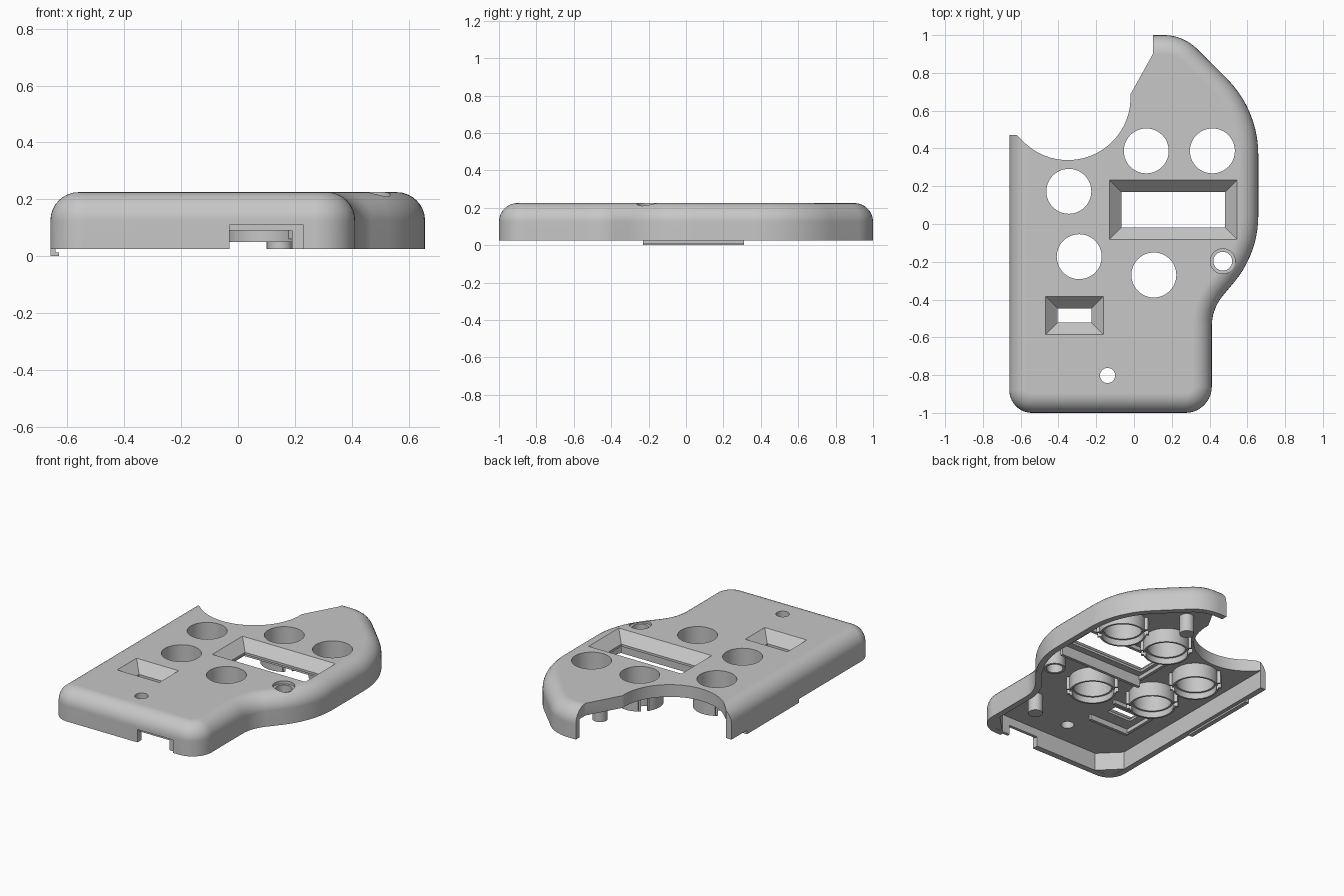
import bpy, bmesh, math
from mathutils import Vector

if "Cube" in bpy.data.objects:
    bpy.data.objects.remove(bpy.data.objects["Cube"], do_unlink=True)

grey = bpy.data.materials.new("plain grey")
grey.use_nodes = True
grey.diffuse_color = (0.57, 0.57, 0.57, 1)
grey.node_tree.nodes["Principled BSDF"].inputs["Base Color"].default_value = (0.57, 0.57, 0.57, 1)

BASE, TOP, ROUND, CEILING = 0.025, 0.225, 0.1, 0.145

# Outline corners, counter-clockwise: x, y, fillet radius
CORNERS = [(-0.66, -1, 0.12), (0.412, -1, 0.14), (0.412, -0.45, 0.25), (0.658, -0.155, 0.55),
           (0.658, 0.605, 0.57), (0.26, 1, 0.25), (-0.66, 1, 0.12)]


def outline(inset, steps=10):
    """Filleted outline moved inwards by inset."""
    pts, n = [], len(CORNERS)
    for i, (x, y, r) in enumerate(CORNERS):
        p = Vector((x, y))
        a = (p - Vector(CORNERS[i - 1][:2])).normalized()
        b = (Vector(CORNERS[(i + 1) % n][:2]) - p).normalized()
        na, nb = Vector((-a.y, a.x)), Vector((-b.y, b.x))
        turn = math.atan2(a.x * b.y - a.y * b.x, a.dot(b))
        side = 1 if turn > 0 else -1
        corner = p + (na + nb) * inset / (1 + na.dot(nb))
        r -= side * inset
        centre = corner - a * r * math.tan(abs(turn) / 2) + na * side * r
        for k in range(steps + 1):
            t = turn * k / steps
            d = -na * side * r
            pts.append((centre.x + d.x * math.cos(t) - d.y * math.sin(t),
                        centre.y + d.x * math.sin(t) + d.y * math.cos(t)))
    return pts


def loft(name, rings):
    """Closed solid through (points, height) rings of equal count."""
    bm = bmesh.new()
    loops = [[bm.verts.new((x, y, z)) for x, y in pts] for pts, z in rings]
    n = len(loops[0])
    for lo, hi in zip(loops, loops[1:]):
        for i in range(n):
            j = (i + 1) % n
            bm.faces.new((lo[i], lo[j], hi[j], hi[i]))
    bm.faces.new(loops[0][::-1])
    bm.faces.new(loops[-1])
    bmesh.ops.recalc_face_normals(bm, faces=bm.faces)
    mesh = bpy.data.meshes.new(name)
    bm.to_mesh(mesh)
    bm.free()
    obj = bpy.data.objects.new(name, mesh)
    bpy.context.collection.objects.link(obj)
    mesh.materials.append(grey)
    return obj


def rect(x0, x1, y0, y1, grow=0.0):
    return [(x0 - grow, y0 - grow), (x1 + grow, y0 - grow),
            (x1 + grow, y1 + grow), (x0 - grow, y1 + grow)]


def circle(x, y, r, n=48):
    return [(x + r * math.cos(math.tau * i / n), y + r * math.sin(math.tau * i / n)) for i in range(n)]


def box(name, x0, x1, y0, y1, z0, z1):
    return loft(name, [(rect(x0, x1, y0, y1), z0), (rect(x0, x1, y0, y1), z1)])


def disc(name, x, y, r, z0, z1):
    return loft(name, [(circle(x, y, r), z0), (circle(x, y, r), z1)])


def cut(target, cutter):
    cutter.hide_render = True
    mod = target.modifiers.new("cut", "BOOLEAN")
    mod.object, mod.operation, mod.solver = cutter, "DIFFERENCE", "EXACT"
    bpy.context.view_layer.objects.active = target
    bpy.ops.object.modifier_apply(modifier=mod.name)
    bpy.data.objects.remove(cutter, do_unlink=True)


def smooth(obj):
    bpy.ops.object.select_all(action="DESELECT")
    obj.select_set(True)
    bpy.context.view_layer.objects.active = obj
    bpy.ops.object.shade_smooth_by_angle(angle=math.radians(30))


# Cover with a rounded top edge
rings = [(outline(0), BASE)]
for k in range(9):
    t = math.pi / 2 * k / 8
    rings.append((outline(ROUND * (1 - math.cos(t))), TOP - ROUND + ROUND * math.sin(t)))
cover = loft("cover", rings)

# Hollow underside
inner = outline(0.04)
cut(cover, loft("cavity", [(inner, -0.1), (inner, CEILING)]))

# Scooped opening at the back
scoop = [(-0.8, 1.2), (-0.8, 0.47), (-0.62, 0.47)]
start, end = math.radians(218), math.radians(363)
for k in range(1, 25):
    t = start + (end - start) * k / 24
    scoop.append((-0.35 + 0.332 * math.cos(t), 0.67 + 0.332 * math.sin(t)))
scoop += [(0.1, 0.9), (0.1, 1.2)]
cut(cover, loft("scoop", [(scoop, -0.1), (scoop, 0.4)]))

# Button holes
buttons = [(0.065, 0.387), (0.415, 0.387), (-0.345, 0.173), (-0.29, -0.173), (0.105, -0.27)]
for x, y in buttons:
    cut(cover, disc("button_cut", x, y, 0.119, 0, 0.4))

# Display windows with sloping sides
windows = [(-0.067, 0.482, -0.018, 0.169), (-0.405, -0.225, -0.522, -0.447)]
for w in windows:
    cut(cover, loft("window_cut", [(rect(*w), 0.05), (rect(*w), 0.16),
                                   (rect(*w, 0.063), TOP), (rect(*w, 0.063), 0.3)]))

# Small round holes, the larger one with a shallow counterbore
cut(cover, disc("small_hole_cut", -0.14, -0.802, 0.04, 0, 0.4))
cut(cover, disc("bolt_hole_cut", 0.47, -0.197, 0.05, 0, 0.4))
cut(cover, disc("counterbore_cut", 0.47, -0.197, 0.066, 0.205, 0.4))

# Stepped cable notch in the front wall
cut(cover, box("notch_outer", -0.03, 0.23, -1.1, -0.98, -0.1, 0.11))
cut(cover, box("notch_inner", -0.03, 0.19, -1.1, -0.93, -0.1, 0.09))
smooth(cover)
weighted = cover.modifiers.new("weighted normals", "WEIGHTED_NORMAL")
weighted.keep_sharp = True

# Slanted fillers inside the front corners
for name, x, s in (("right_corner_filler", -0.66, 1), ("left_corner_filler", 0.412, -1)):
    wedge = [(x + s * 0.035, -0.83), (x + s * 0.05, -0.95), (x + s * 0.17, -0.965)]
    loft(name, [(wedge, BASE + 0.001), (wedge, CEILING)])

# Button guide rings: stepped bore, side slots and locating tabs
diagonal = Vector((-1, 1)).normalized()
across = Vector((1, 1)).normalized()


def slanted(centre, length, width):
    return [tuple(centre + diagonal * u * length + across * v * width)
            for u, v in ((-1, -1), (1, -1), (1, 1), (-1, 1))]


for i, (x, y) in enumerate(buttons):
    ring = disc(f"button_ring_{i + 1}", x, y, 0.143, 0.05, CEILING)
    cut(ring, disc("bore", x, y, 0.119, 0, 0.3))
    cut(ring, disc("wide_bore", x, y, 0.131, 0, 0.09))
    for s in (-1, 1):
        middle = Vector((x, y)) + diagonal * 0.132 * s
        slot = slanted(middle, 0.04, 0.022)
        cut(ring, loft("slot", [(slot, 0), (slot, 0.085)]))
        for v in (-1, 1):
            tab = slanted(middle + diagonal * 0.012 * s + across * 0.028 * v, 0.014, 0.007)
            loft("ring_tab", [(tab, 0.06), (tab, CEILING)])
    smooth(ring)

# Mounting posts, and a sleeve below the bolt hole
for name, x, y in (("front_post", 0.235, -0.66), ("back_post", 0.148, 0.68)):
    smooth(disc(name, x, y, 0.045, BASE, CEILING))
sleeve = disc("bolt_sleeve", 0.47, -0.197, 0.066, 0.05, CEILING)
cut(sleeve, disc("sleeve_bore", 0.47, -0.197, 0.05, 0, 0.3))
smooth(sleeve)

# Ribs framing the windows underneath
for name, (x0, x1, y0, y1), gap, low in (("large_window", windows[0], 0.035, 0.075),
                                         ("small_window", windows[1], 0.06, 0.11)):
    front, back = y0 - gap * 1.6, y1 + gap
    box(f"{name}_front_rib", x0 - gap, x1 + gap, front - 0.01, front + 0.01, low, CEILING)
    box(f"{name}_back_rib", x0 - gap, x1 + gap, back - 0.01, back + 0.01, 0.12, CEILING)
    box(f"{name}_side_rib", x0 - gap - 0.01, x0 - gap + 0.01, front, back, 0.12, CEILING)

# Hooked clip under the right-hand edge
box("clip_stem", -0.66, -0.642, -0.23, 0.31, 0.012, 0.03)
box("clip_lip", -0.66, -0.63, -0.23, 0.31, 0, 0.012)
